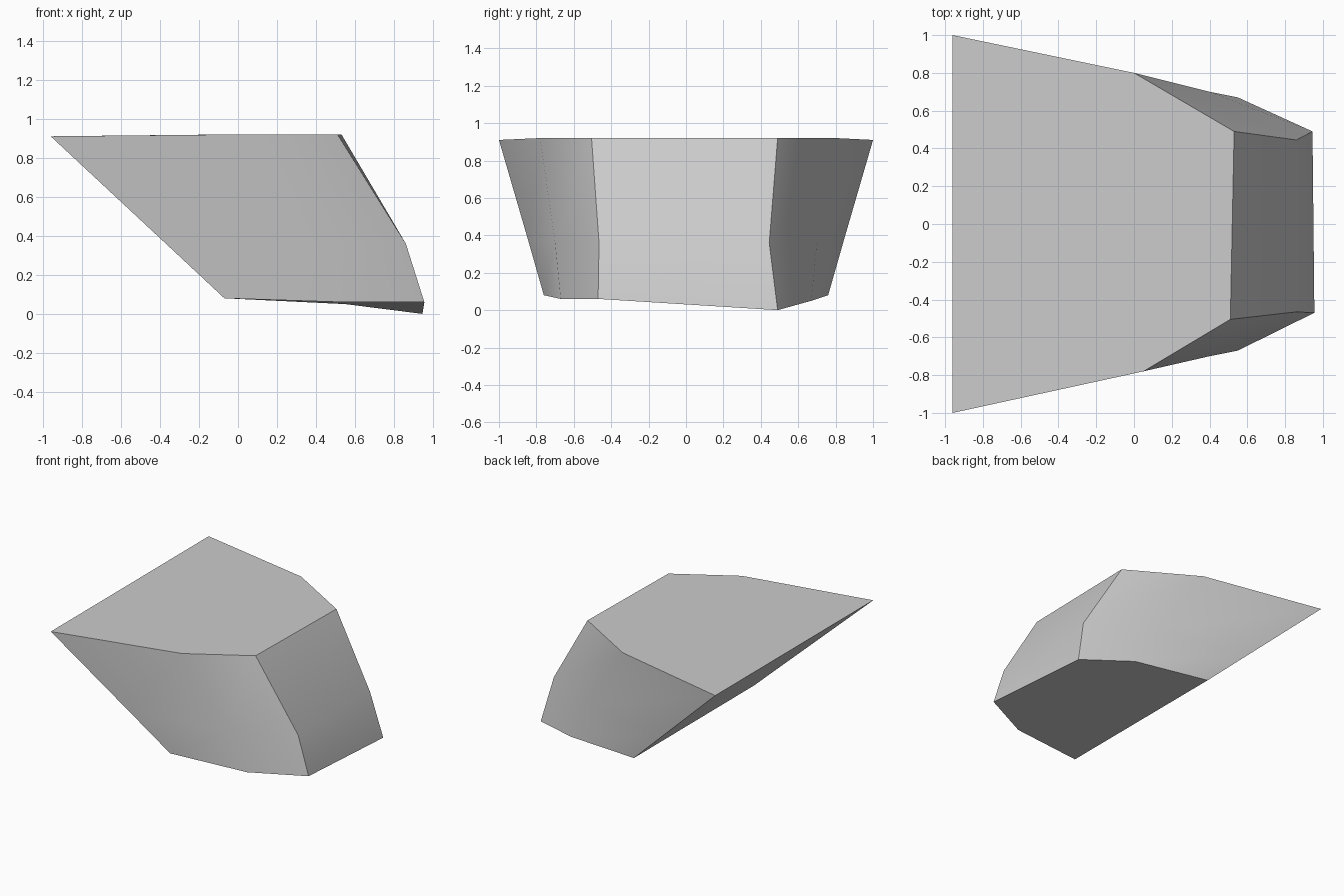
import bpy
import bmesh
from math import radians

cube = bpy.data.objects.get("Cube")
if cube:
    bpy.data.objects.remove(cube, do_unlink=True)

# One plain grey for the whole block
grey = bpy.data.materials.new("plain grey")
grey.use_nodes = True
colour = (0.6, 0.6, 0.6, 1)
grey.diffuse_color = colour
grey.node_tree.nodes["Principled BSDF"].inputs["Base Color"].default_value = colour

# Outlines run from the front of the slanted end round to its back
base_ring = [(-0.07, -0.76, 0.08), (0.55, -0.67, 0.06), (0.955, -0.47, 0.06),
             (0.945, 0.49, 0.0), (0.55, 0.67, 0.05), (-0.07, 0.76, 0.08)]
waist_ring = [(-0.37, -0.84, 0.36), (0.40, -0.70, 0.36), (0.86, -0.465, 0.36),
              (0.86, 0.445, 0.36), (0.40, 0.70, 0.36), (-0.37, 0.84, 0.36)]
top_ring = [(-0.96, -1.0, 0.91), (0.05, -0.78, 0.92), (0.51, -0.505, 0.92),
            (0.53, 0.49, 0.92), (0.0, 0.80, 0.92), (-0.96, 1.0, 0.91)]

# Loft the three outlines and close both ends
bm = bmesh.new()
rings = [[bm.verts.new(p) for p in ring]
         for ring in (base_ring, waist_ring, top_ring)]
for lower, upper in zip(rings, rings[1:]):
    for i in range(len(lower)):
        j = (i + 1) % len(lower)
        bm.faces.new((lower[i], lower[j], upper[j], upper[i]))
bm.faces.new(reversed(rings[0]))
bm.faces.new(rings[-1])
bmesh.ops.recalc_face_normals(bm, faces=bm.faces)

mesh = bpy.data.meshes.new("tapered_block")
bm.to_mesh(mesh)
bm.free()
mesh.materials.append(grey)
block = bpy.data.objects.new("tapered_block", mesh)
bpy.context.collection.objects.link(block)

# Soft side panels with crisp borders
bpy.ops.object.select_all(action="DESELECT")
block.select_set(True)
bpy.context.view_layer.objects.active = block
bpy.ops.object.shade_smooth_by_angle(angle=radians(30))
